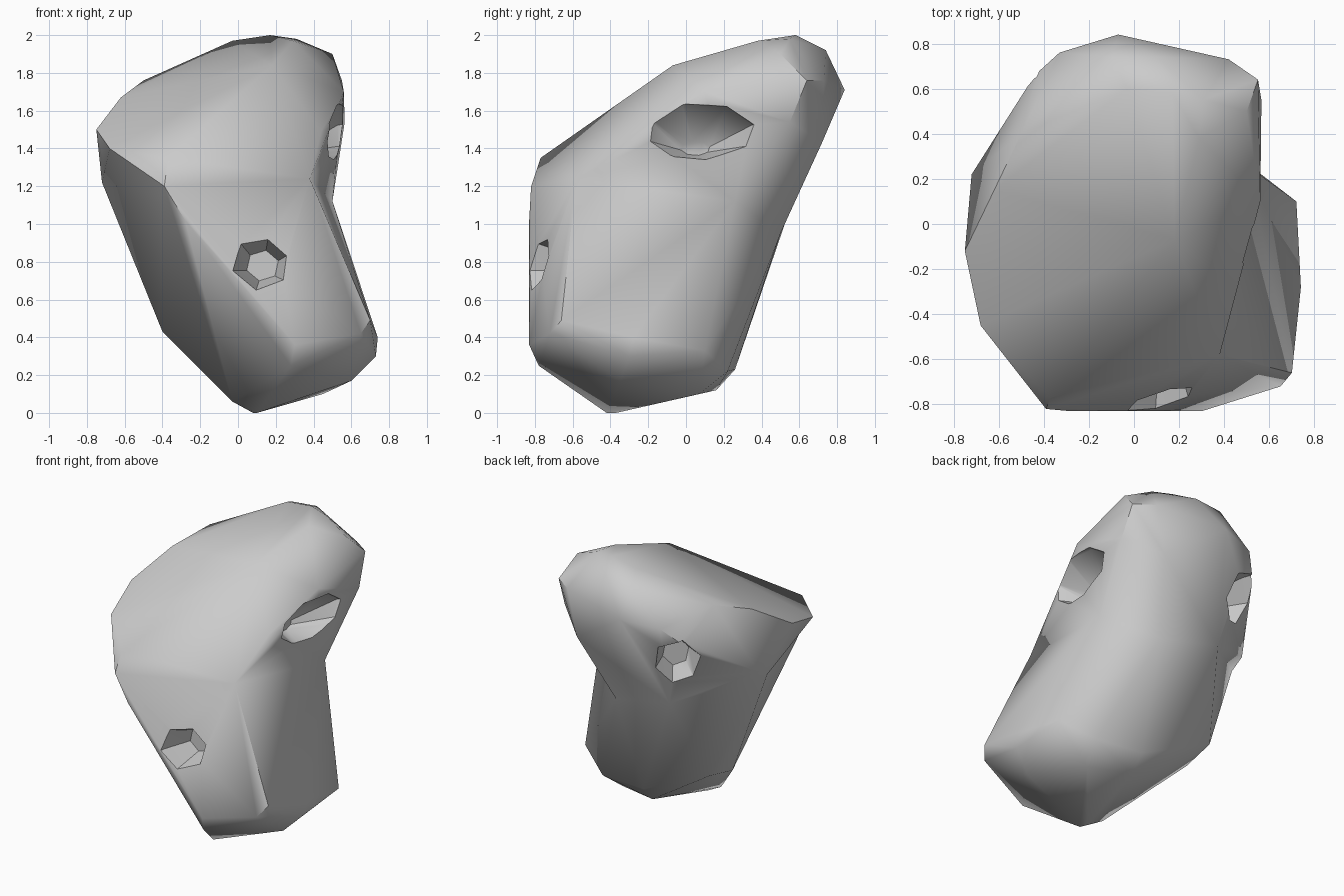
import bpy, bmesh, math
from mathutils import Vector

if "Cube" in bpy.data.objects:
    bpy.data.objects.remove(bpy.data.objects["Cube"])


def hull(name, pts):
    """Convex chunk wrapped around a few corner points."""
    bm = bmesh.new()
    for p in pts:
        bm.verts.new(p)
    bmesh.ops.convex_hull(bm, input=bm.verts[:])
    junk = [v for v in bm.verts if not v.link_faces]
    bmesh.ops.delete(bm, geom=junk, context='VERTS')
    bmesh.ops.recalc_face_normals(bm, faces=bm.faces[:])
    me = bpy.data.meshes.new(name)
    bm.to_mesh(me)
    bm.free()
    ob = bpy.data.objects.new(name, me)
    bpy.context.collection.objects.link(ob)
    return ob


def combine(target, other, op):
    m = target.modifiers.new(op.lower(), 'BOOLEAN')
    m.operation = op
    m.solver = 'EXACT'
    m.object = other
    bpy.context.view_layer.objects.active = target
    bpy.ops.object.modifier_apply(modifier=m.name)
    bpy.data.objects.remove(other)


def pocket(name, rim, inward, width, height, depth, taper, drop=0, sides=6):
    """Tapered faceted plug used to carve a hollow; drop lowers its inner end."""
    d = Vector(inward).normalized()
    side = d.cross(Vector((0, 0, 1))).normalized()
    up = side.cross(d)
    pts = []
    for dist, s in ((-0.12, 1.15), (0, 1.0), (depth, taper)):
        for i in range(sides):
            a = 2 * math.pi * (i + 0.3) / sides
            shift = up * (-drop if dist > 0 else 0)
            pts.append(Vector(rim) + d * dist + shift
                       + side * width * s * math.cos(a)
                       + up * height * s * math.sin(a))
    return hull(name, pts)


# waist corners shared by the two chunks
waist = [(0.38, -0.58, 1.24), (-0.39, -0.82, 1.20), (-0.28, -0.83, 1.02),
         (-0.72, 0.12, 1.22), (-0.25, 0.54, 1.05), (0.2, 0.5, 0.95),
         (0.50, 0.26, 1.12)]

# leaning upper chunk
crown = [(0.17, 0.58, 2.0), (0.29, 0.38, 1.97), (-0.03, 0.6, 1.97),
         (0.31, 0.55, 1.98), (0.18, -0.07, 1.84), (0.5, 0.5, 1.9),
         (0.1, 0.74, 1.92), (0.42, 0.73, 1.76), (0.55, 0.64, 1.76),
         (0.56, 0.1, 1.70), (0.565, 0.55, 1.54), (-0.07, 0.84, 1.71),
         (-0.1, 0.74, 1.90), (0.35, 0.72, 1.43), (-0.33, 0.76, 1.68),
         (-0.44, 0.66, 1.56), (-0.5, 0.4, 1.76), (-0.62, 0.15, 1.67),
         (-0.75, -0.12, 1.5), (-0.72, 0.22, 1.28), (-0.68, -0.45, 1.40),
         (-0.37, -0.77, 1.35), (0.44, -0.28, 1.49)]
rock = hull("rock", crown + waist + [(0.1, -0.1, 0.9)])

# narrower foot that kicks out to the right
foot = [(0.1, -0.42, 0), (0.08, -0.37, 0), (-0.03, -0.35, 0.06),
        (-0.4, 0.05, 0.43), (-0.39, 0.29, 0.48), (0.15, 0.16, 0.12),
        (0.45, 0.07, 0.10), (0.5, 0.22, 0.22), (0.15, 0.26, 0.23),
        (0.3, 0.33, 0.53), (0.72, 0.1, 0.33), (0.74, -0.28, 0.4),
        (0.73, -0.3, 0.3), (0.6, -0.35, 0.17), (0.70, -0.66, 0.49),
        (0.65, -0.72, 0.42), (0.3, -0.83, 0.36), (0.28, -0.78, 0.25)]
combine(rock, hull("foot", foot + waist + [(0, 0, 1.5)]), 'UNION')

# front, right and back-left hollows
hollows = [
    pocket("front_hollow", (0.13, -0.80, 0.80), (0, 1, 0), 0.16, 0.15, 0.2, 0.55, 0.02),
    pocket("right_hollow", (0.53, 0.05, 1.49), (-1, 0, 0), 0.31, 0.15, 0.2, 0.25, 0.09, 8),
    pocket("back_hollow", (-0.37, 0.63, 1.40), (0.6, -0.8, 0), 0.16, 0.18, 0.25, 0.55, 0.03),
]
for h in hollows:
    combine(rock, h, 'DIFFERENCE')

# smooth facets, keep the hard creases
bpy.ops.object.select_all(action='DESELECT')
rock.select_set(True)
bpy.context.view_layer.objects.active = rock
bpy.ops.object.shade_smooth_by_angle(angle=math.radians(46))
